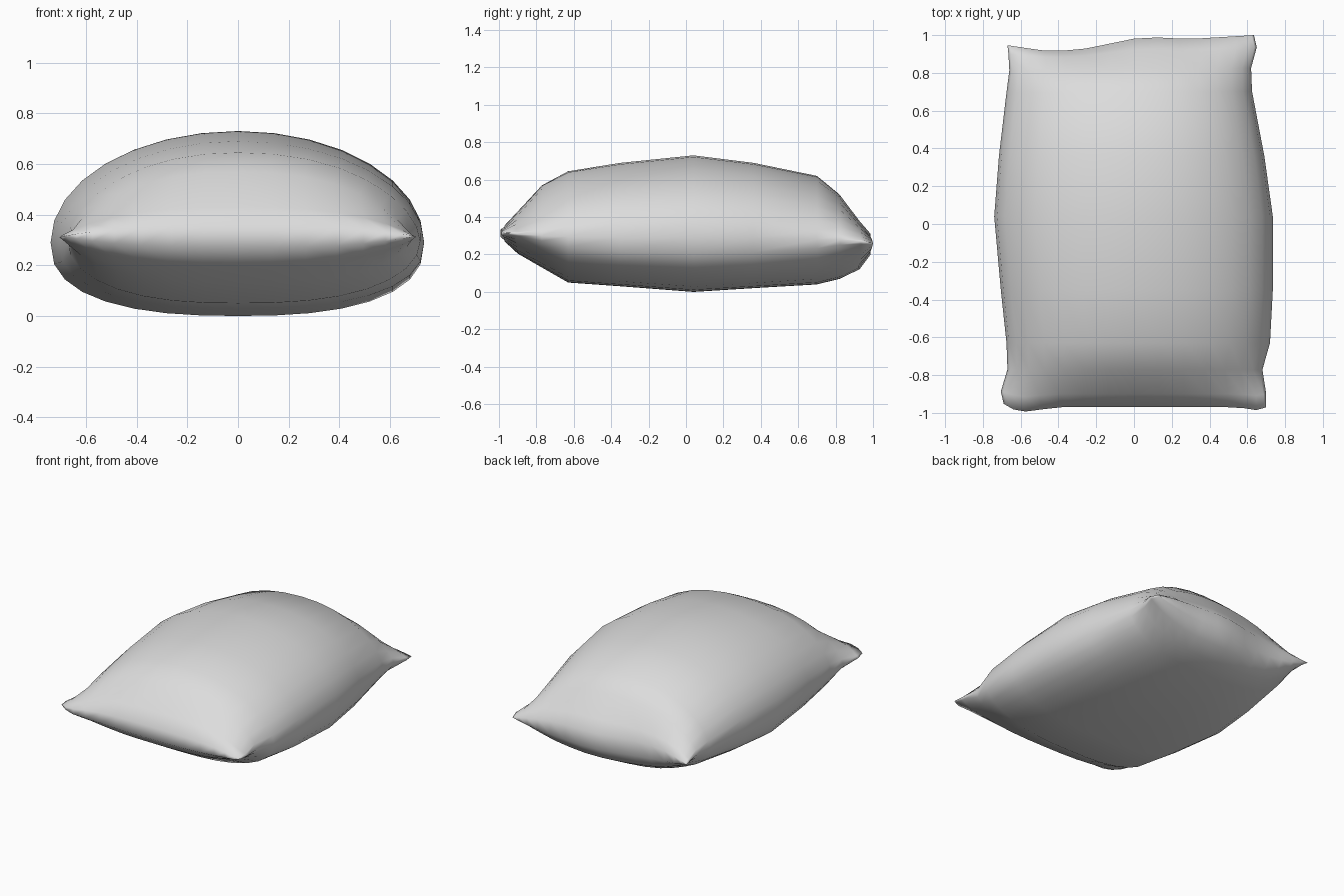
import bpy
import bmesh
import math

cube = bpy.data.objects.get("Cube")
if cube:
    bpy.data.objects.remove(cube, do_unlink=True)

SIDES = 32

# Cross-sections from front to back: y, left x, right x, seam z, top z, bottom z
sections = [
    (-.97, .70, -.69, .315, .355, .27),
    (-.90, .70, -.705, .31, .43, .205),
    (-.77, .68, -.67, .30, .57, .13),
    (-.63, .72, -.675, .295, .645, .05),
    (-.35, .735, -.705, .29, .69, .03),
    (.04, .735, -.74, .29, .73, 0),
    (.36, .69, -.715, .29, .69, .02),
    (.70, .625, -.675, .28, .62, .04),
    (.82, .62, -.66, .28, .52, .07),
    (.92, .65, -.665, .27, .38, .12),
    (.975, .635, -.67, .26, .31, .2),
]

# Wavy outlines of the two closed ends: x, shift in y
front_wave = [(-.70, .03), (-.61, -.035), (-.4, 0), (.55, 0), (.65, -.02), (.7, 0)]
back_wave = [(-.67, -.035), (-.48, -.07), (-.31, -.07), (.05, .02), (.29, .005), (.63, .03)]


def sample(points, x):
    """Piecewise linear value of a wave at x."""
    if x <= points[0][0]:
        return points[0][1]
    for (xa, ya), (xb, yb) in zip(points, points[1:]):
        if x <= xb:
            return ya + (yb - ya) * (x - xa) / (xb - xa)
    return points[-1][1]


def section_ring(bm, y, left, right, seam, top, bottom):
    """One ring of the cushion: round in the middle, pinched to ears at its ends."""
    ring = []
    end = abs(y) ** 4
    for i in range(SIDES):
        angle = math.tau * i / SIDES
        u = math.cos(angle)
        upper = i <= SIDES // 2
        flatness, pinch = (2, .5) if upper else (2.5, .4)
        flatness += (3 - flatness) * end
        pinch += (1 - pinch) * end
        height = max(0, 1 - abs(u) ** flatness) ** pinch
        x = u * (left if u > 0 else -right)
        z = seam + height * ((top if upper else bottom) - seam)
        wave = sample(front_wave if y < 0 else back_wave, x)
        ring.append(bm.verts.new((x, y + wave * abs(y) ** 8, z)))
    return ring


# Padded body with pinched corners
bm = bmesh.new()
rings = [section_ring(bm, *section) for section in sections]
for a, b in zip(rings, rings[1:]):
    for i in range(SIDES):
        j = (i + 1) % SIDES
        bm.faces.new((a[i], a[j], b[j], b[i]))

# Narrow closed ends, bridged from the upper to the lower edge
half = SIDES // 2
for ring in (rings[0], rings[-1]):
    for i in range(half):
        corners = [ring[i], ring[i + 1], ring[-i - 1], ring[-i]]
        bm.faces.new(list(dict.fromkeys(corners)))
bmesh.ops.recalc_face_normals(bm, faces=bm.faces)
for face in bm.faces:
    face.smooth = True
mesh = bpy.data.meshes.new("cushion")
bm.to_mesh(mesh)
bm.free()

# Plain pale cloth
cloth = bpy.data.materials.new("pale grey cloth")
cloth.use_nodes = True
colour = (.72, .72, .72, 1)
cloth.diffuse_color = colour
cloth.node_tree.nodes["Principled BSDF"].inputs["Base Color"].default_value = colour
mesh.materials.append(cloth)

cushion = bpy.data.objects.new("cushion", mesh)
bpy.context.collection.objects.link(cushion)
